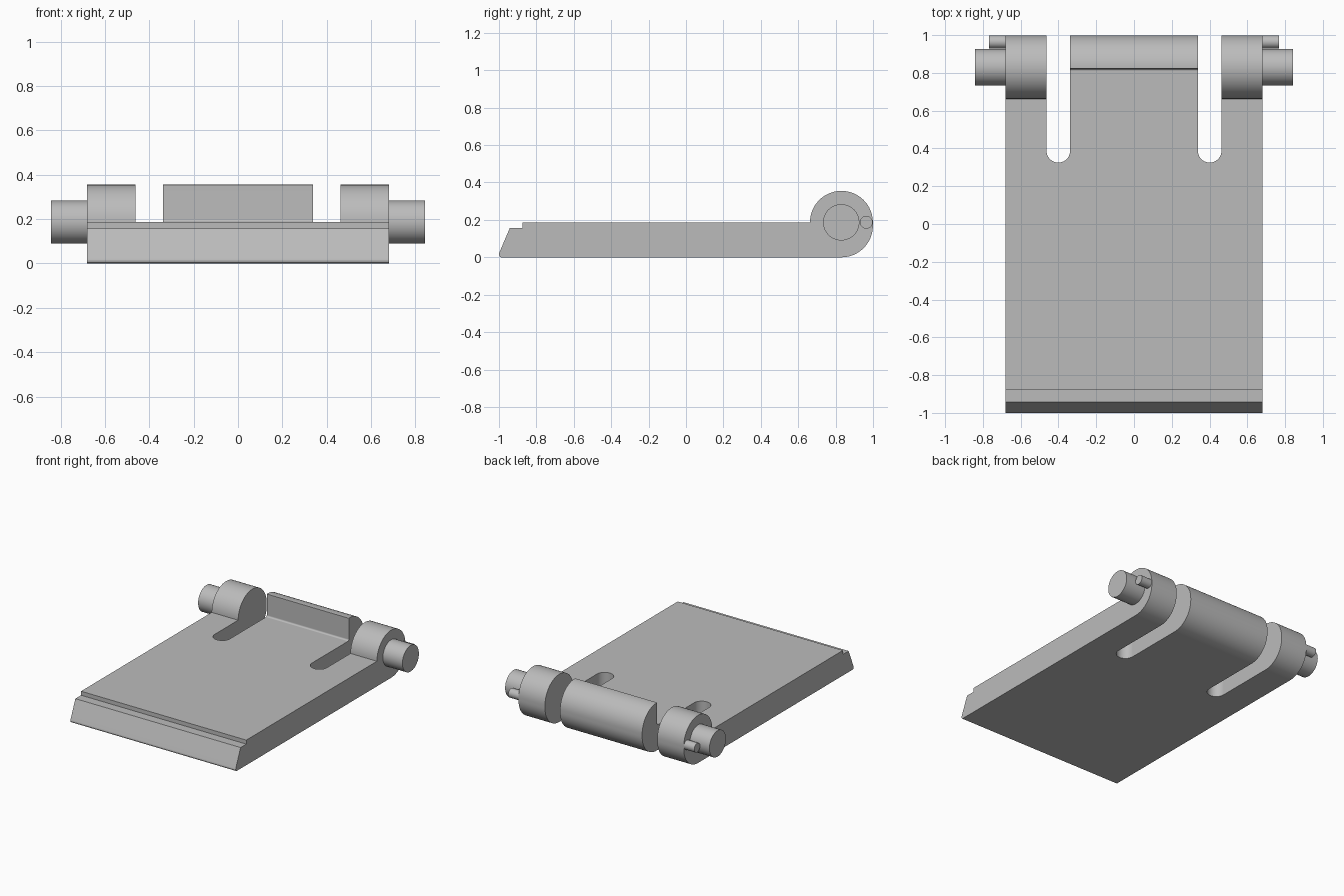
import bpy, bmesh
from math import sin, cos, radians
from mathutils import Vector

cube = bpy.data.objects.get("Cube")
if cube:
    bpy.data.objects.remove(cube, do_unlink=True)

# Main dimensions
HALF_WIDTH = 0.681
TOP = 0.187                  # plate thickness
AXIS_Y, RADIUS = 0.831, 0.168
SLOT_IN, SLOT_OUT = 0.338, 0.463
SLOT_R = (SLOT_OUT - SLOT_IN) / 2
SLOT_X = (SLOT_OUT + SLOT_IN) / 2

grey = bpy.data.materials.new("plain grey")
grey.use_nodes = True
colour = (0.5, 0.5, 0.5, 1)
grey.diffuse_color = colour
grey.node_tree.nodes["Principled BSDF"].inputs["Base Color"].default_value = colour


def arc(cx, cy, r, start, end, steps):
    angles = [radians(start + (end - start) * i / steps) for i in range(steps + 1)]
    return [(cx + r * cos(a), cy + r * sin(a)) for a in angles]


def prism(name, outline, axis, low, high):
    """Extrude an outline along x (outline is y, z) or along z (outline is x, y)."""
    bm = bmesh.new()
    place = (lambda a, b: (low, a, b)) if axis == "x" else (lambda a, b: (a, b, low))
    face = bm.faces.new([bm.verts.new(place(a, b)) for a, b in outline])
    new = bmesh.ops.extrude_face_region(bm, geom=[face])["geom"]
    shift = Vector((high - low, 0, 0)) if axis == "x" else Vector((0, 0, high - low))
    bmesh.ops.translate(bm, vec=shift, verts=[v for v in new if isinstance(v, bmesh.types.BMVert)])
    bmesh.ops.recalc_face_normals(bm, faces=bm.faces)
    mesh = bpy.data.meshes.new(name)
    bm.to_mesh(mesh)
    bm.free()
    mesh.materials.append(grey)
    obj = bpy.data.objects.new(name, mesh)
    bpy.context.collection.objects.link(obj)
    return obj


def activate(obj):
    bpy.ops.object.select_all(action="DESELECT")
    obj.select_set(True)
    bpy.context.view_layer.objects.active = obj


def cut(obj, cutter):
    mod = obj.modifiers.new("cut", "BOOLEAN")
    mod.operation, mod.solver, mod.object = "DIFFERENCE", "EXACT", cutter
    cutter.hide_render = True
    activate(obj)
    bpy.ops.object.modifier_apply(modifier=mod.name)
    bpy.data.objects.remove(cutter, do_unlink=True)


def smooth(obj):
    activate(obj)
    bpy.ops.object.shade_smooth_by_angle(angle=radians(20))
    mod = obj.modifiers.new("even shading", "WEIGHTED_NORMAL")
    mod.keep_sharp = True


# Plate with bevelled, stepped front lip and rolled hinge barrel at the back
side = [(-0.99, 0)]
side += arc(AXIS_Y, RADIUS, RADIUS, -90, 0, 20)
side += arc(AXIS_Y, TOP, RADIUS, 0, 180, 40)
side += [(-0.875, TOP), (-0.875, 0.157), (-0.942, 0.157),
         (-0.998, 0.025), (-1, 0.014), (-0.997, 0.004)]
plate = prism("hinge_plate", side, "x", -HALF_WIDTH, HALF_WIDTH)

# Flat front wall of the middle barrel, with a small fillet at its foot
wall = [(0.6, TOP)] + arc(0.81, TOP + 0.012, 0.012, -90, 0, 5) + [(0.822, 0.5), (0.6, 0.5)]
cut(plate, prism("wall_cutter", wall, "x", -SLOT_X, SLOT_X))

# Round-ended slots either side of the middle barrel
for s in (-1, 1):
    slot = arc(s * SLOT_X, 0.325 + SLOT_R, SLOT_R, 180, 360, 20)
    slot += [(s * SLOT_X + SLOT_R, 1.2), (s * SLOT_X - SLOT_R, 1.2)]
    cut(plate, prism("slot_cutter", slot, "z", -0.2, 0.6))
smooth(plate)

# Large pivot pins and small stop pins on both sides
for s, label in ((1, "left"), (-1, "right")):
    for part, y, r, tip in (("pivot_pin", AXIS_Y - 0.001, 0.097, 0.842),
                            ("stop_pin", 0.964, 0.034, 0.767)):
        ring = arc(y, TOP, r, 0, 360, 48)[:-1]
        ends = sorted((s * 0.64, s * tip))
        smooth(prism(label + "_" + part, ring, "x", *ends))
